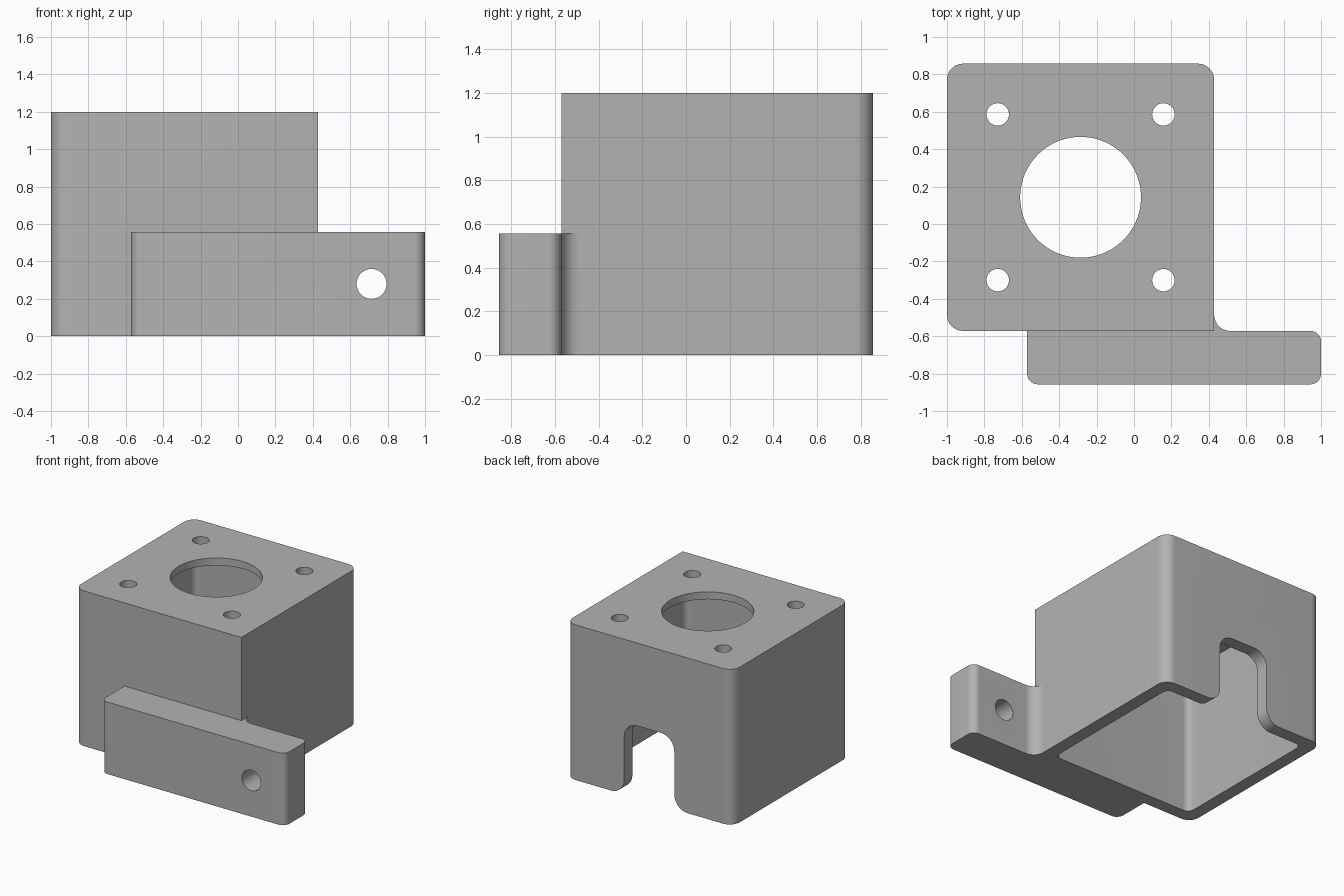
import bpy, bmesh, math
from mathutils import Vector, Matrix

cube = bpy.data.objects.get("Cube")
if cube:
    bpy.data.objects.remove(cube, do_unlink=True)

grey = bpy.data.materials.new("plain grey")
grey.use_nodes = True
colour = (0.45, 0.45, 0.45, 1)
grey.diffuse_color = colour
grey.node_tree.nodes["Principled BSDF"].inputs["Base Color"].default_value = colour


def rounded(corners, steps=12):
    """Turn (x, y, radius) corners into an outline with arcs."""
    out = []
    for i, (x, y, r) in enumerate(corners):
        p = Vector((x, y))
        if r == 0:
            arc = [p]
        else:
            a = (Vector(corners[i - 1][:2]) - p).normalized()
            b = (Vector(corners[(i + 1) % len(corners)][:2]) - p).normalized()
            centre = p + (a + b) * r
            arc = []
            for k in range(steps + 1):
                t = math.pi / 2 * k / steps
                arc.append(centre - b * r * math.cos(t) - a * r * math.sin(t))
        for q in arc:
            if not out or (q - out[-1]).length > 1e-4:
                out.append(q)
    return out


def circle(x, y, r, n=64):
    return [Vector((x + r * math.cos(2 * math.pi * k / n),
                    y + r * math.sin(2 * math.pi * k / n))) for k in range(n)]


def prism(name, outline, low, high, along_y=False):
    """Extrude an outline along z, or an xz outline along y."""
    bm = bmesh.new()
    face = bm.faces.new([bm.verts.new((p.x, p.y, low)) for p in outline])
    top = bmesh.ops.extrude_face_region(bm, geom=[face])["geom"]
    bmesh.ops.translate(bm, vec=(0, 0, high - low),
                        verts=[v for v in top if isinstance(v, bmesh.types.BMVert)])
    if along_y:
        swap = Matrix(((1, 0, 0), (0, 0, 1), (0, 1, 0)))
        for v in bm.verts:
            v.co = swap @ v.co
    bmesh.ops.recalc_face_normals(bm, faces=bm.faces)
    mesh = bpy.data.meshes.new(name)
    bm.to_mesh(mesh)
    bm.free()
    mesh.materials.append(grey)
    obj = bpy.data.objects.new(name, mesh)
    bpy.context.collection.objects.link(obj)
    return obj


def combine(body, tool, operation):
    mod = body.modifiers.new("combine", "BOOLEAN")
    mod.operation, mod.solver, mod.object = operation, "EXACT", tool
    bpy.context.view_layer.objects.active = body
    bpy.ops.object.modifier_apply(modifier=mod.name)
    bpy.data.objects.remove(tool, do_unlink=True)


# Main dimensions
left, right, front, back = -1, 0.4286, -0.5714, 0.8571
height, arm_height, wall, plate = 1.2, 0.557, 0.1, 0.057
cx, cy = (left + right) / 2, (front + back) / 2
r = 0.0857

# Housing, with one square front corner
body = prism("motor_mount", rounded([(left, front, r), (right, front, 0),
                                     (right, back, r), (left, back, r)]), 0, height)

# Mounting arm, blended into the housing side
e = 0.057
arm = prism("mounting_arm", rounded([
    (-0.5714, -0.8571, e), (1, -0.8571, e), (1, front, e), (right, front, r),
    (right, front + 0.095, 0), (right - 0.05, front + 0.095, 0),
    (right - 0.05, front + 0.04, 0), (-0.5714, front + 0.04, 0)]), 0, arm_height)
combine(body, arm, "UNION")

# Cavity open at the bottom
c = 0.05
combine(body, prism("cavity", rounded([
    (left + wall, front + wall, c), (right - wall, front + wall, c),
    (right - wall, back - wall, c), (left + wall, back - wall, c)]),
    -0.2, height - plate), "DIFFERENCE")

# Central bore and four bolt holes in the top plate
combine(body, prism("bore", circle(cx, cy, 0.323, 96), 1, 1.4), "DIFFERENCE")
for sx in (-1, 1):
    for sy in (-1, 1):
        hole = circle(cx + sx * 0.443, cy + sy * 0.443, 0.06, 40)
        combine(body, prism("bolt_hole", hole, 1, 1.4), "DIFFERENCE")

# Hole through the arm
combine(body, prism("arm_hole", circle(0.714, 0.28, 0.08, 48), -1, -0.4, True), "DIFFERENCE")

# Cable notch with flared foot in the back wall
h, f, top = 0.2143, 0.114, 0.56
notch = rounded([(cx - h - f, -0.1, 0), (cx + h + f, -0.1, 0), (cx + h + f, 0, 0),
                 (cx + h, 0, f), (cx + h, top, f), (cx - h, top, f),
                 (cx - h, 0, f), (cx - h - f, 0, 0)])
combine(body, prism("cable_notch", notch, back - 0.3, back + 0.2, True), "DIFFERENCE")

# Smooth curved walls, keep sharp edges
bpy.ops.object.select_all(action="DESELECT")
body.select_set(True)
bpy.context.view_layer.objects.active = body
bpy.ops.object.shade_smooth_by_angle(angle=math.radians(30))
